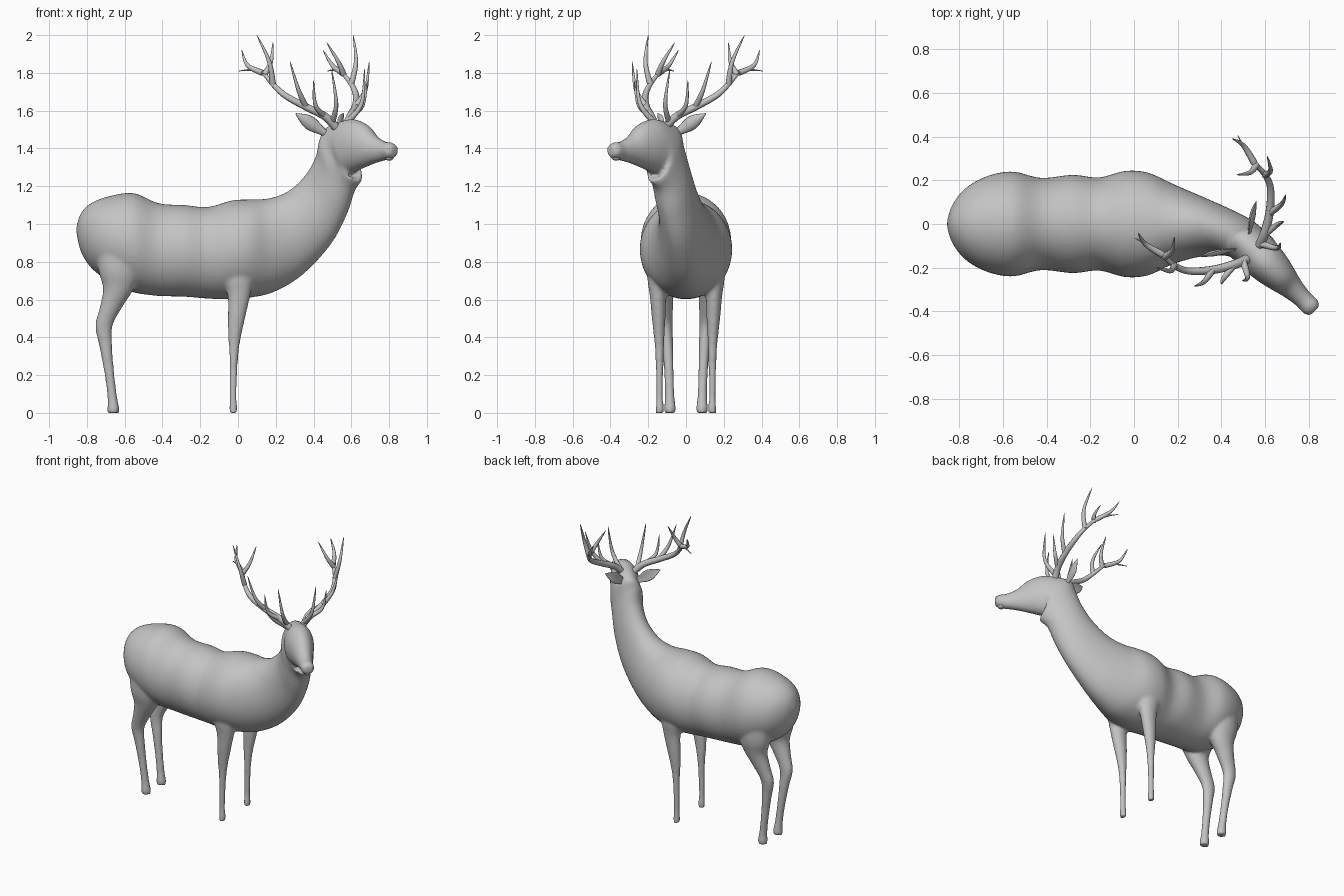
import bpy, bmesh, math
from mathutils import Vector as V

cube = bpy.data.objects.get("Cube")
if cube:
    bpy.data.objects.remove(cube, do_unlink=True)

grey = bpy.data.materials.new("plain grey")
grey.use_nodes = True
COLOUR = (0.55, 0.55, 0.55, 1)
grey.diffuse_color = COLOUR
grey.node_tree.nodes["Principled BSDF"].inputs["Base Color"].default_value = COLOUR


def add_object(name, data):
    obj = bpy.data.objects.new(name, data)
    bpy.context.collection.objects.link(obj)
    data.materials.clear()
    data.materials.append(grey)
    return obj


def finish(bm, name):
    bmesh.ops.recalc_face_normals(bm, faces=bm.faces)
    for f in bm.faces:
        f.smooth = True
    mesh = bpy.data.meshes.new(name)
    bm.to_mesh(mesh)
    bm.free()
    return add_object(name, mesh)


def spline(points, steps):
    """Catmull-Rom through a list of vectors."""
    out = []
    for i in range(len(points) - 1):
        p0, p1 = points[max(i - 1, 0)], points[i]
        p2, p3 = points[i + 1], points[min(i + 2, len(points) - 1)]
        for k in range(steps):
            t = k / steps
            out.append(p1 + (p2 - p0) * (t / 2)
                       + (p0 * 2 - p1 * 5 + p2 * 4 - p3) * (t * t / 2)
                       + (p1 * 3 - p0 - p2 * 3 + p3) * (t ** 3 / 2))
    return out + [points[-1]]


def loft(bm, sections, sides=32, steps=5, cup=0):
    """Skin elliptical sections, each given as (centre, half axis a, half axis b)."""
    rows = []
    for c, a, b in zip(*[spline(list(col), steps) for col in zip(*sections)]):
        ring = []
        for k in range(sides):
            t = math.tau * k / sides
            ring.append(bm.verts.new(c + a * math.cos(t) + b * (math.sin(t) + cup * math.cos(t) ** 2)))
        rows.append(ring)
    for r, s in zip(rows, rows[1:]):
        for k in range(sides):
            j = (k + 1) % sides
            bm.faces.new((r[k], r[j], s[j], s[k]))
    bm.faces.new(rows[0])
    bm.faces.new(rows[-1])


def across_head(p):
    """Reflect a point over the turned head's middle plane."""
    return V((0.41 - p[1], 0.41 - p[0], p[2]))


# Trunk and neck: top x, z; bottom x, z; top y, bottom y; half width; turn in degrees
trunk = [
    (-.855, .99, -.855, .95, 0, 0, .02, 0),
    (-.83, 1.06, -.83, .85, 0, 0, .09, 0),
    (-.77, 1.115, -.77, .76, 0, 0, .165, 0),
    (-.67, 1.15, -.67, .69, 0, 0, .22, 0),
    (-.55, 1.163, -.56, .64, 0, 0, .24, 0),
    (-.42, 1.11, -.43, .62, 0, 0, .211, 0),
    (-.28, 1.1, -.28, .615, 0, 0, .225, 0),
    (-.16, 1.09, -.16, .605, 0, 0, .213, 0),
    (-.03, 1.125, -.05, .602, 0, 0, .243, 0),
    (.07, 1.13, .06, .61, 0, 0, .235, 0),
    (.16, 1.135, .19, .64, 0, 0, .185, 0),
    (.26, 1.17, .34, .73, -.01, -.01, .14, 0),
    (.35, 1.25, .49, .89, -.03, -.04, .11, 0),
    (.41, 1.35, .575, 1.05, -.05, -.085, .1, -10),
    (.44, 1.45, .61, 1.17, -.06, -.13, .095, -28),
    (.48, 1.515, .64, 1.23, -.06, -.18, .092, -42),
]
body_sections = []
for tx, tz, bx, bz, ty, by, w, turn in trunk:
    top, low, r = V((tx, ty, tz)), V((bx, by, bz)), math.radians(turn)
    body_sections.append(((top + low) / 2, V((-math.sin(r), math.cos(r), 0)) * w, (top - low) / 2))

# Head: distance along the muzzle, top z, bottom z, half width
for s, top, low, w in [(.13, 1.553, 1.255, .095), (.32, 1.548, 1.285, .086),
                       (.5, 1.52, 1.305, .07), (.66, 1.468, 1.322, .054),
                       (.85, 1.437, 1.336, .043), (.98, 1.432, 1.345, .044),
                       (1.05, 1.415, 1.36, .03)]:
    body_sections.append((V((.55 + .265 * s, -.12 - .265 * s, (top + low) / 2)),
                          V((.707, .707, 0)) * w, V((0, 0, (top - low) / 2))))

# Legs: x, y, z, half length, half width
front_leg = [(.0, .13, .85, .11, .07), (.0, .145, .72, .085, .06), (.005, .148, .62, .06, .044),
             (-.008, .145, .5, .046, .036), (-.018, .142, .4, .034, .028),
             (-.022, .14, .3, .024, .022), (-.026, .14, .1, .018, .018),
             (-.025, .139, .04, .021, .021), (-.025, .139, 0, .022, .022)]
hind_leg = [(-.62, .12, .92, .13, .09), (-.625, .125, .76, .115, .085), (-.632, .125, .66, .083, .062),
            (-.672, .115, .56, .06, .046), (-.71, .105, .46, .046, .034),
            (-.7, .097, .35, .034, .029), (-.68, .09, .2, .026, .025),
            (-.665, .086, .08, .026, .026), (-.66, .085, .03, .031, .031), (-.66, .085, 0, .031, .031)]

bm = bmesh.new()
loft(bm, body_sections, sides=48)
for leg in (front_leg, hind_leg):
    for side in (1, -1):
        loft(bm, [(V((x, y * side, z)), V((rx, 0, 0)), V((0, ry, 0))) for x, y, z, rx, ry in leg], sides=20)
body = finish(bm, "body_and_legs")
fuse = body.modifiers.new("fuse", 'REMESH')
fuse.mode = 'VOXEL'
fuse.voxel_size = 0.01
fuse.use_smooth_shade = True
blend = body.modifiers.new("blend", 'SMOOTH')
blend.factor = 0.5
blend.iterations = 6

# Ears: distance along the ear, half width
base, tip = V((.47, -.115, 1.475)), V((.305, -.15, 1.585))
wide, thin = V((.5, 0, .85)), V((0, -1, 0))
ear = [(base.lerp(tip, t), wide * w, thin * w * 0.3)
       for t, w in [(0, .016), (.2, .024), (.45, .036), (.65, .034), (.85, .018), (1, .002)]]
for name in ("right_ear", "left_ear"):
    bm = bmesh.new()
    loft(bm, ear, sides=16, cup=-1)
    if name == "left_ear":
        for v in bm.verts:
            v.co = across_head(v.co)
    finish(bm, name)

# Antlers: one beam and six tines, each a tapering curve
beam = [(.52, -.16, 1.51), (.46, -.185, 1.57), (.36, -.21, 1.62), (.25, -.215, 1.68),
        (.185, -.19, 1.74), (.13, -.14, 1.8), (.07, -.1, 1.815), (.005, -.065, 1.81)]
tines = [
    [(.13, -.14, 1.8), (.05, -.09, 1.84), (.02, -.04, 1.92)],
    [(.185, -.19, 1.74), (.165, -.215, 1.86), (.1, -.2, 2.0)],
    [(.14, -.15, 1.79), (.175, -.12, 1.86), (.185, -.06, 1.96)],
    [(.36, -.21, 1.62), (.32, -.265, 1.71), (.275, -.285, 1.86)],
    [(.46, -.185, 1.57), (.41, -.25, 1.63), (.4, -.275, 1.76)],
    [(.5, -.17, 1.54), (.52, -.245, 1.64), (.495, -.26, 1.82)],
]
for name, place in (("right_antler", V), ("left_antler", across_head)):
    curve = bpy.data.curves.new(name, 'CURVE')
    curve.dimensions = '3D'
    curve.bevel_depth = 1
    curve.bevel_resolution = 3
    curve.use_fill_caps = True
    for path, thick in [(beam, .022)] + [(t, .016) for t in tines]:
        pts = spline([V(p) for p in path], 6)
        line = curve.splines.new('POLY')
        line.points.add(len(pts) - 1)
        for i, p in enumerate(pts):
            line.points[i].co = (*place(p), 1)
            line.points[i].radius = thick * (1 - .93 * (i / (len(pts) - 1)) ** 1.6)
    source = bpy.data.objects.new(name + "_curve", curve)
    bpy.context.collection.objects.link(source)
    bpy.context.view_layer.update()
    mesh = bpy.data.meshes.new_from_object(source.evaluated_get(bpy.context.evaluated_depsgraph_get()))
    bpy.data.objects.remove(source, do_unlink=True)
    mesh.shade_smooth()
    add_object(name, mesh)

# Nostrils and lower lip
for name, spot, size in (("right_nostril", V((.797, -.405, 1.4)), .011),
                         ("left_nostril", across_head((.797, -.405, 1.4)) + V((.02, .02, 0)), .011),
                         ("lower_lip", V((.8, -.37, 1.352)), .024)):
    bm = bmesh.new()
    bmesh.ops.create_uvsphere(bm, u_segments=16, v_segments=10, radius=size)
    for v in bm.verts:
        v.co = spot + V((v.co.x, v.co.y, v.co.z * 0.7))
    finish(bm, name)
